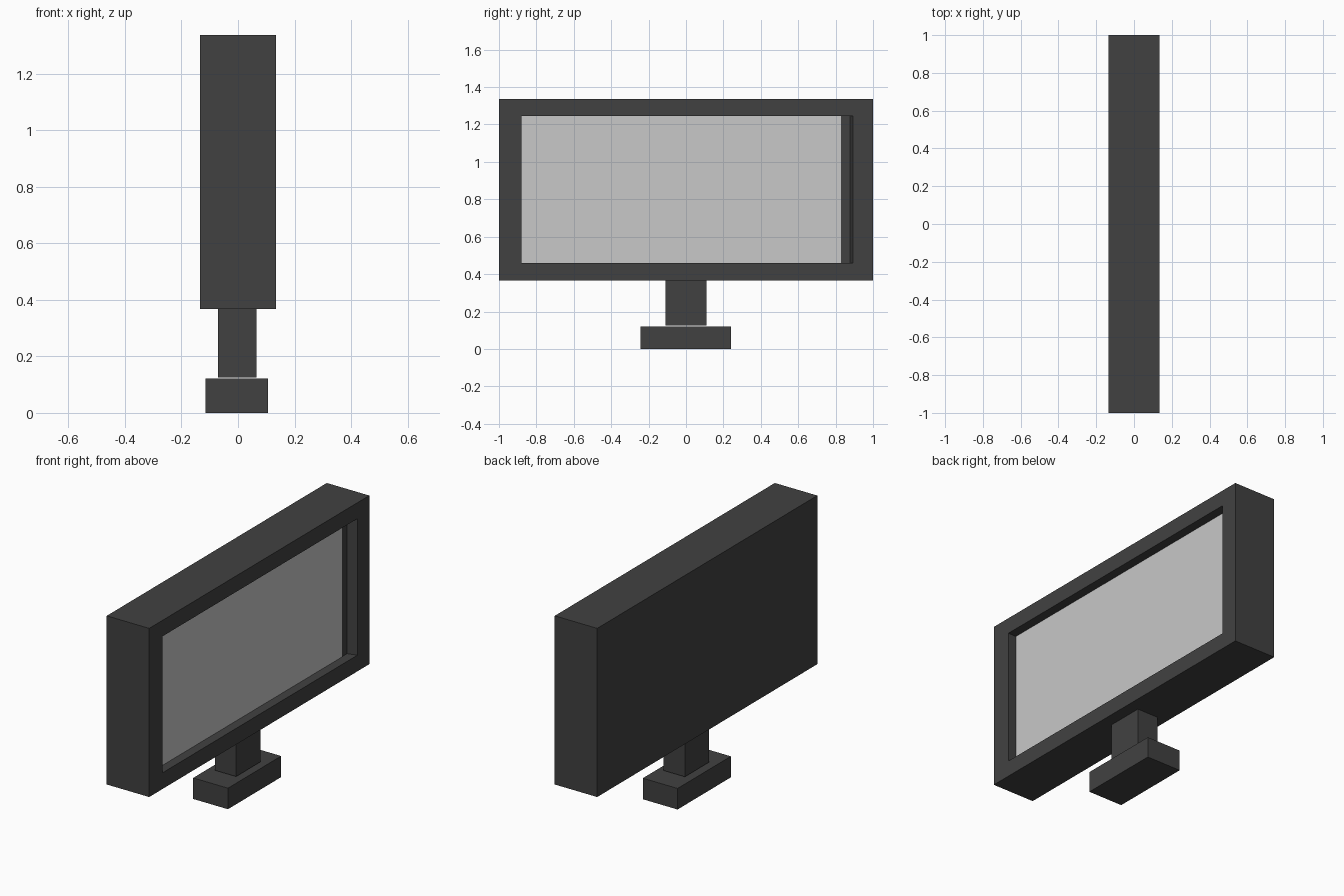
import bpy, bmesh

if "Cube" in bpy.data.objects:
    bpy.data.objects.remove(bpy.data.objects["Cube"])


def material(name, v):
    m = bpy.data.materials.new(name)
    m.diffuse_color = (v, v, v, 1)
    m.use_nodes = True
    m.node_tree.nodes["Principled BSDF"].inputs["Base Color"].default_value = m.diffuse_color
    return m


DARK = material("dark grey plastic", 0.053)
LIGHT = material("light grey screen", 0.578)


def finish(name, bm, mat):
    bmesh.ops.recalc_face_normals(bm, faces=bm.faces)
    me = bpy.data.meshes.new(name)
    bm.to_mesh(me)
    bm.free()
    me.materials.append(mat)
    ob = bpy.data.objects.new(name, me)
    bpy.context.collection.objects.link(ob)
    return ob


def box(name, x, y, z, mat):
    bm = bmesh.new()
    bmesh.ops.create_cube(bm, size=1)
    for v in bm.verts:
        v.co = [r[0] if c < 0 else r[1] for c, r in zip(v.co, (x, y, z))]
    return finish(name, bm, mat)


# Housing: rectangular rings from the back, round the bezel and into the recess
bm = bmesh.new()
rings = []
for x, y0, y1, z0, z1 in (
    (-0.135, -1, 1, 0.367, 1.337),
    (0.135, -1, 1, 0.367, 1.337),
    (0.135, -0.88, 0.892, 0.46, 1.245),
    (0.080, -0.88, 0.877, 0.46, 1.245),
):
    rings.append([bm.verts.new((x, y, z))
                  for y, z in ((y0, z0), (y1, z0), (y1, z1), (y0, z1))])
for a, b in zip(rings, rings[1:]):
    for i in range(4):
        j = (i + 1) % 4
        bm.faces.new((a[i], a[j], b[j], b[i]))
bm.faces.new(rings[0])
bm.faces.new(rings[-1])
finish("housing", bm, DARK)

# Screen plate, leaving a dark strip at one end of the recess
box("screen", (0.078, 0.082), (-0.88, 0.83), (0.46, 1.245), LIGHT)

# Stand
box("neck", (-0.07, 0.065), (-0.11, 0.11), (0.126, 0.367), DARK)
box("base", (-0.115, 0.106), (-0.243, 0.241), (0, 0.121), DARK)
